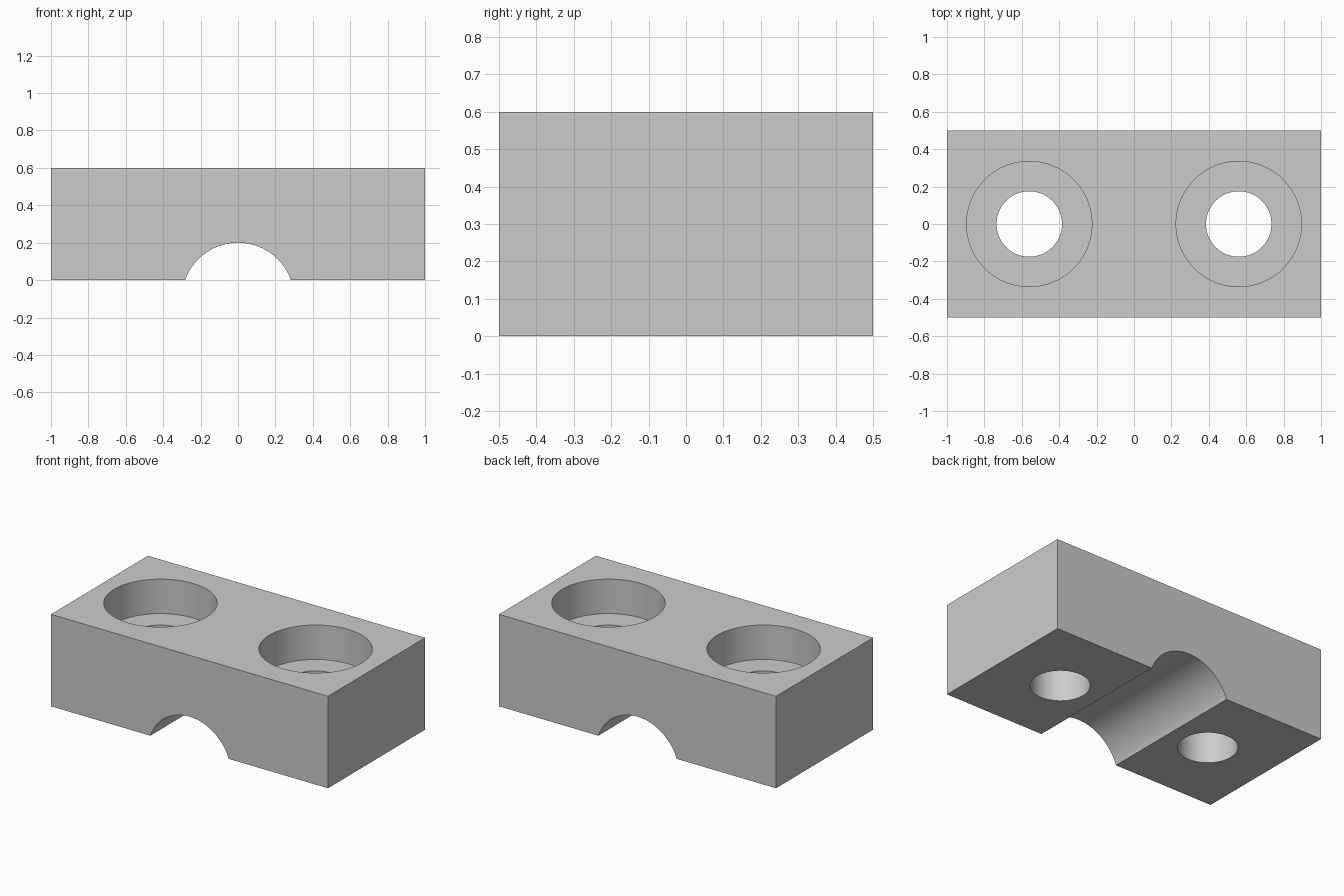
import bpy
import math

old = bpy.data.objects.get("Cube")
if old:
    bpy.data.objects.remove(old, do_unlink=True)

LENGTH, DEPTH, HEIGHT = 2.0, 1.0, 0.6
HOLE_X, HOLE_R = 0.56, 0.175
BORE_R, BORE_FLOOR = 0.335, 0.375
CHANNEL_R, CHANNEL_Z = 0.3, -0.1

grey = bpy.data.materials.new("plain grey")
grey.use_nodes = True
colour = (0.6, 0.6, 0.6, 1)
grey.diffuse_color = colour
grey.node_tree.nodes["Principled BSDF"].inputs["Base Color"].default_value = colour


def cylinder(name, radius, depth, location, rotation=(0, 0, 0)):
    bpy.ops.mesh.primitive_cylinder_add(vertices=96, radius=radius, depth=depth,
                                        location=location, rotation=rotation)
    obj = bpy.context.object
    obj.name = name
    obj.hide_render = True
    obj.data.materials.append(grey)
    return obj


# Solid block
bpy.ops.mesh.primitive_cube_add(size=1, location=(0, 0, HEIGHT / 2))
block = bpy.context.object
block.name = "clamp_block"
block.scale = (LENGTH, DEPTH, HEIGHT)
bpy.ops.object.transform_apply(location=True, rotation=False, scale=True)
block.data.materials.append(grey)

# Channel along the underside, plus a counterbored bolt hole on each side
cutters = [cylinder("channel_cutter", CHANNEL_R, DEPTH * 2, (0, 0, CHANNEL_Z),
                    (math.pi / 2, 0, 0))]
for side, name in ((-1, "right"), (1, "left")):
    x = side * HOLE_X
    cutters.append(cylinder(name + "_counterbore_cutter", BORE_R, HEIGHT,
                            (x, 0, BORE_FLOOR + HEIGHT / 2)))
    cutters.append(cylinder(name + "_bolt_hole_cutter", HOLE_R, HEIGHT * 2,
                            (x, 0, HEIGHT / 2)))

# Cut everything out, then discard the cutters
bpy.ops.object.select_all(action="DESELECT")
block.select_set(True)
bpy.context.view_layer.objects.active = block
for cutter in cutters:
    cut = block.modifiers.new(cutter.name, "BOOLEAN")
    cut.operation = "DIFFERENCE"
    cut.solver = "EXACT"
    cut.object = cutter
    bpy.ops.object.modifier_apply(modifier=cut.name)
    bpy.data.objects.remove(cutter, do_unlink=True)

bpy.ops.object.shade_smooth_by_angle(angle=math.radians(30))
